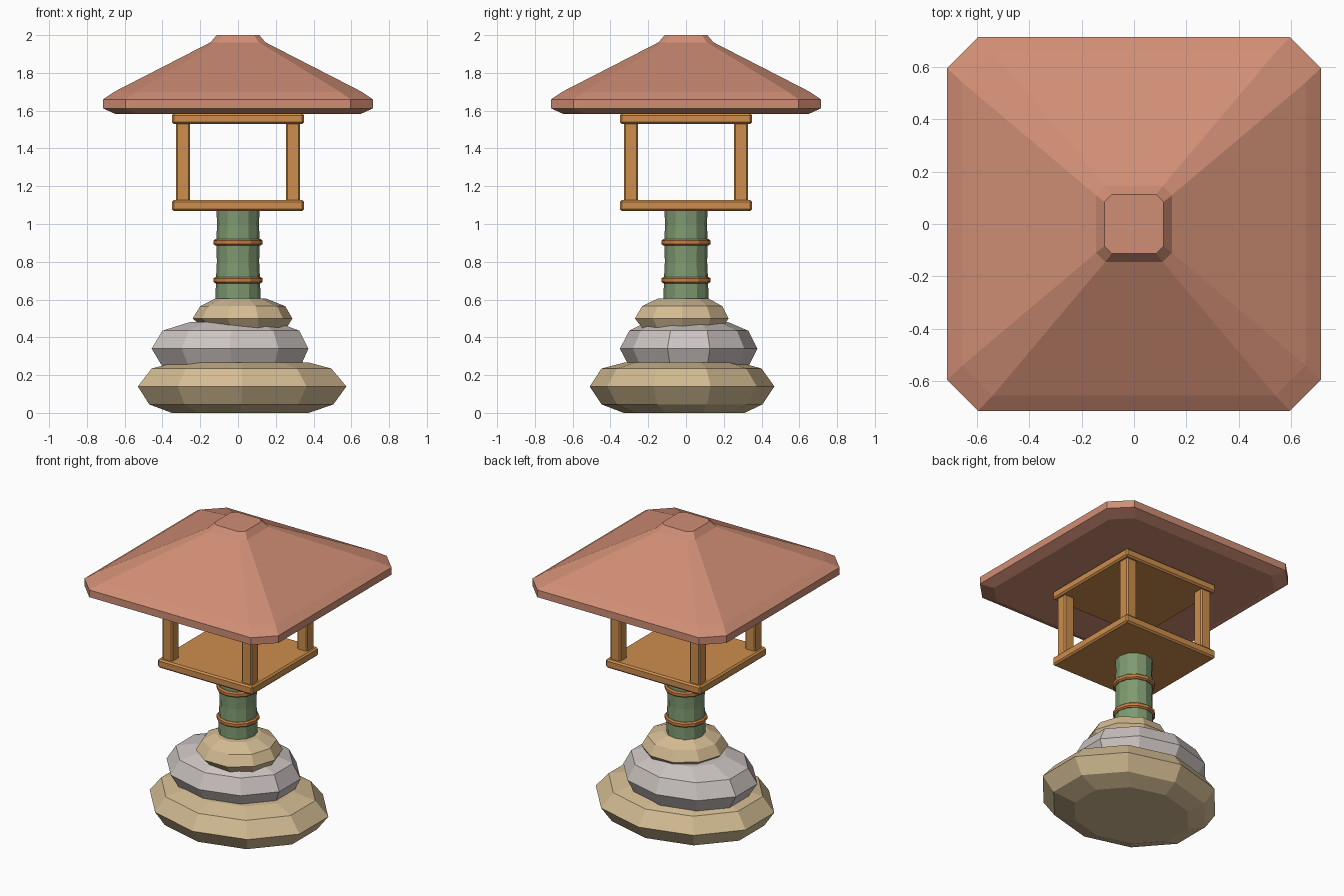
import bpy, bmesh, math

if "Cube" in bpy.data.objects:
    bpy.data.objects.remove(bpy.data.objects["Cube"])


def material(name, r, g, b):
    m = bpy.data.materials.new(name)
    lin = [((c / 255 + 0.055) / 1.055) ** 2.4 for c in (r, g, b)]
    m.diffuse_color = (*lin, 1)
    m.use_nodes = True
    m.node_tree.nodes["Principled BSDF"].inputs["Base Color"].default_value = m.diffuse_color
    return m


TERRACOTTA = material("terracotta", 208, 142, 117)
WOOD = material("honey wood", 205, 142, 77)
ROPE = material("orange rope", 200, 128, 68)
BAMBOO = material("bamboo green", 127, 154, 112)
SAND = material("sand stone", 212, 188, 147)
GREY = material("grey stone", 204, 196, 193)


def loft(name, rings, mat):
    """Skin a stack of equal-length point rings and cap both ends."""
    bm = bmesh.new()
    loops = [[bm.verts.new(p) for p in ring] for ring in rings]
    n = len(loops[0])
    for a, b in zip(loops, loops[1:]):
        for i in range(n):
            j = (i + 1) % n
            bm.faces.new((a[i], a[j], b[j], b[i]))
    bm.faces.new(loops[0][::-1])
    bm.faces.new(loops[-1])
    bmesh.ops.recalc_face_normals(bm, faces=bm.faces)
    me = bpy.data.meshes.new(name)
    bm.to_mesh(me)
    bm.free()
    me.materials.append(mat)
    ob = bpy.data.objects.new(name, me)
    bpy.context.collection.objects.link(ob)
    return ob


def polygon(n, phase):
    return [(math.cos(phase + math.tau * i / n), math.sin(phase + math.tau * i / n))
            for i in range(n)]


def round_rings(profile, n, phase=0.0):
    return [[(r * x, r * y, z) for x, y in polygon(n, phase)] for r, z in profile]


def stone(name, layers, phase, mat, n=10):
    """Boulder whose layers are (z, x min, x max, y min, y max)."""
    unit = polygon(n, phase)
    mx = max(x for x, y in unit)
    my = max(y for x, y in unit)
    rings = []
    for z, x0, x1, y0, y1 in layers:
        rings.append([((x0 + x1) / 2 + x / mx * (x1 - x0) / 2,
                       (y0 + y1) / 2 + y / my * (y1 - y0) / 2, z) for x, y in unit])
    return loft(name, rings, mat)


def box(name, centre, size, bevel, mat):
    x, y, z = (s / 2 for s in size)
    base = [(-x, -y), (x, -y), (x, y), (-x, y)]
    ob = loft(name, [[(a, b, h) for a, b in base] for h in (-z, z)], mat)
    ob.location = centre
    mod = ob.modifiers.new("soft_edge", "BEVEL")
    mod.width = bevel
    mod.segments = 1
    return ob


# Stacked boulders
stone("bottom_stone", [
    (0.00, -0.35, 0.375, -0.33, 0.31),
    (0.045, -0.47, 0.505, -0.447, 0.405),
    (0.14, -0.53, 0.574, -0.51, 0.468),
    (0.235, -0.457, 0.494, -0.447, 0.40),
    (0.268, -0.33, 0.37, -0.32, 0.28)], math.radians(18), SAND)
stone("middle_stone", [
    (0.20, -0.30, 0.24, -0.24, 0.27),
    (0.245, -0.40, 0.33, -0.30, 0.33),
    (0.34, -0.457, 0.373, -0.35, 0.378),
    (0.435, -0.40, 0.325, -0.30, 0.33),
    (0.482, -0.25, 0.20, -0.21, 0.22)], math.radians(18), GREY)
stone("top_stone", [
    (0.42, -0.10, 0.17, -0.16, 0.12),
    (0.447, -0.18, 0.255, -0.23, 0.19),
    (0.50, -0.24, 0.288, -0.27, 0.225),
    (0.565, -0.20, 0.25, -0.232, 0.192),
    (0.605, -0.12, 0.15, -0.15, 0.12)], math.radians(0), SAND)

# Bamboo post with two bindings
loft("bamboo_post", round_rings(
    [(0.12, 0.55), (0.117, 0.70), (0.112, 0.80), (0.115, 0.90), (0.111, 1.0), (0.115, 1.09)],
    12), BAMBOO)
for label, z in (("lower", 0.703), ("upper", 0.903)):
    loft(label + "_binding", round_rings(
        [(0.12, z - 0.017), (0.13, z - 0.009), (0.13, z + 0.009), (0.12, z + 0.017)],
        12), ROPE)

# Open lantern frame
box("floor_plate", (0, 0, 1.098), (0.70, 0.70, 0.058), 0.01, WOOD)
box("ceiling_plate", (0, 0, 1.557), (0.70, 0.70, 0.056), 0.01, WOOD)
for sx in (-1, 1):
    for sy in (-1, 1):
        box("corner_post", (sx * 0.292, sy * 0.292, 1.328), (0.075, 0.075, 0.42), 0.008, WOOD)


# Chamfered pyramid roof: half width, corner start, height
def octagon(w, c, z):
    return [(w, -c, z), (w, c, z), (c, w, z), (-c, w, z),
            (-w, c, z), (-w, -c, z), (-c, -w, z), (c, -w, z)]


loft("roof", [octagon(*r) for r in (
    (0.65, 0.54, 1.583), (0.714, 0.596, 1.612), (0.714, 0.596, 1.66),
    (0.655, 0.54, 1.70), (0.145, 0.11, 1.962), (0.113, 0.084, 2.0))], TERRACOTTA)
